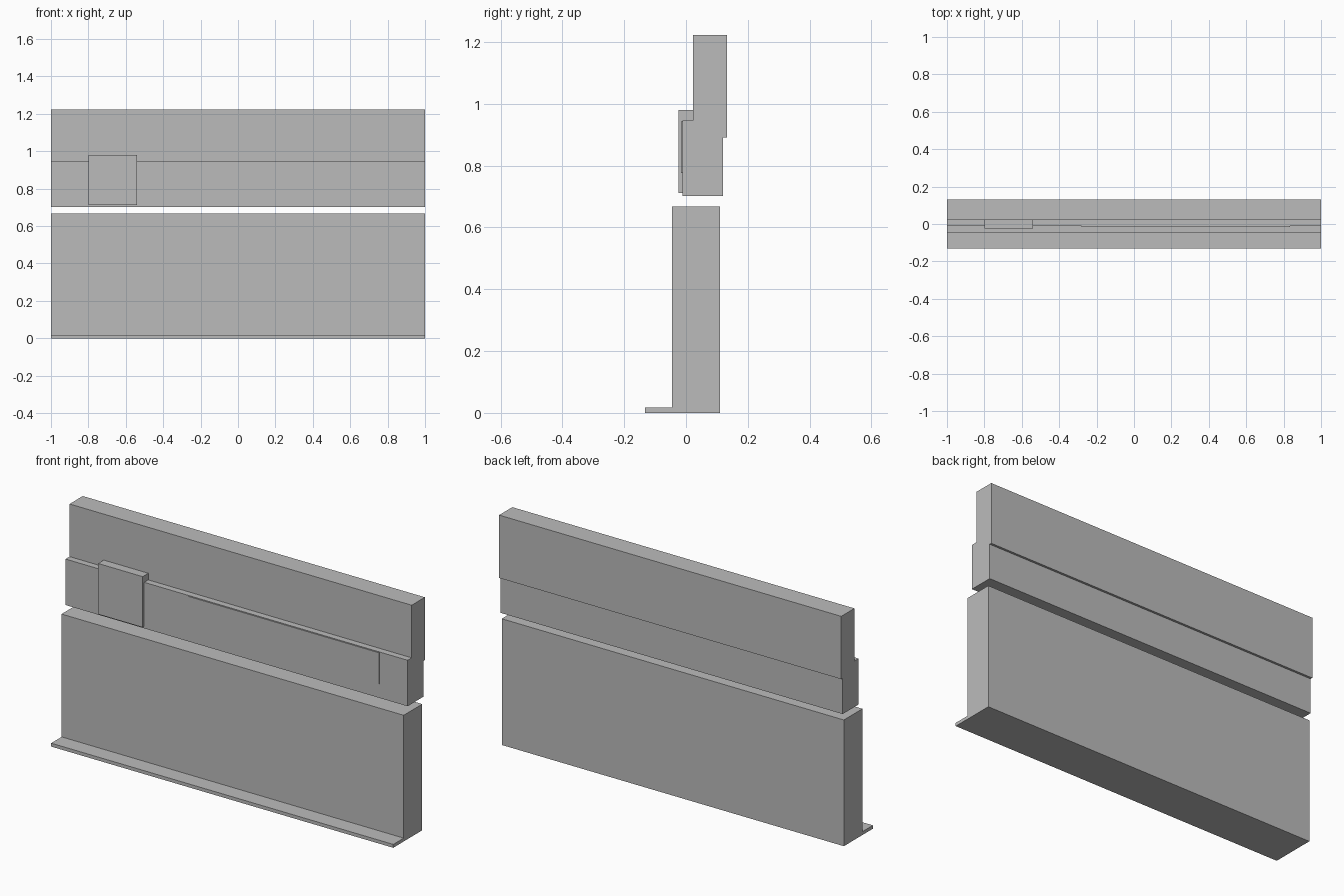
import bpy, bmesh

if "Cube" in bpy.data.objects:
    bpy.data.objects.remove(bpy.data.objects["Cube"])

grey = bpy.data.materials.new("plain grey")
grey.diffuse_color = (0.5, 0.5, 0.5, 1)
grey.use_nodes = True
grey.node_tree.nodes["Principled BSDF"].inputs["Base Color"].default_value = grey.diffuse_color


def extrude_profile(name, profile, x0, x1):
    """Sweep a closed (y, z) profile along x from x0 to x1."""
    bm = bmesh.new()
    face = bm.faces.new([bm.verts.new((x0, y, z)) for y, z in profile])
    swept = bmesh.ops.extrude_face_region(bm, geom=[face])["geom"]
    verts = [v for v in swept if isinstance(v, bmesh.types.BMVert)]
    bmesh.ops.translate(bm, verts=verts, vec=(x1 - x0, 0, 0))
    bmesh.ops.recalc_face_normals(bm, faces=bm.faces)
    mesh = bpy.data.meshes.new(name)
    bm.to_mesh(mesh)
    bm.free()
    mesh.materials.append(grey)
    obj = bpy.data.objects.new(name, mesh)
    bpy.context.collection.objects.link(obj)
    return obj


def rect(y0, y1, z0, z1):
    return [(y0, z0), (y1, z0), (y1, z1), (y0, z1)]


# lower wall with a thin lip along its front foot
extrude_profile("lower_wall", [(-0.132, 0), (0.11, 0), (0.11, 0.667), (-0.045, 0.667),
                               (-0.045, 0.018), (-0.132, 0.018)], -1, 1)

# upper wall: front ledge and shallow step at the back
extrude_profile("upper_wall", [(-0.012, 0.702), (0.12, 0.702), (0.12, 0.891), (0.132, 0.891),
                               (0.132, 1.223), (0.022, 1.223), (0.022, 0.945),
                               (-0.012, 0.945)], -1, 1)

# box mounted on the ledge
extrude_profile("ledge_box", rect(-0.025, 0.022, 0.712, 0.98), -0.8, -0.54)

# thin raised panel on the ledge face
extrude_profile("ledge_panel", rect(-0.016, -0.012, 0.776, 0.942), -0.28, 0.835)
